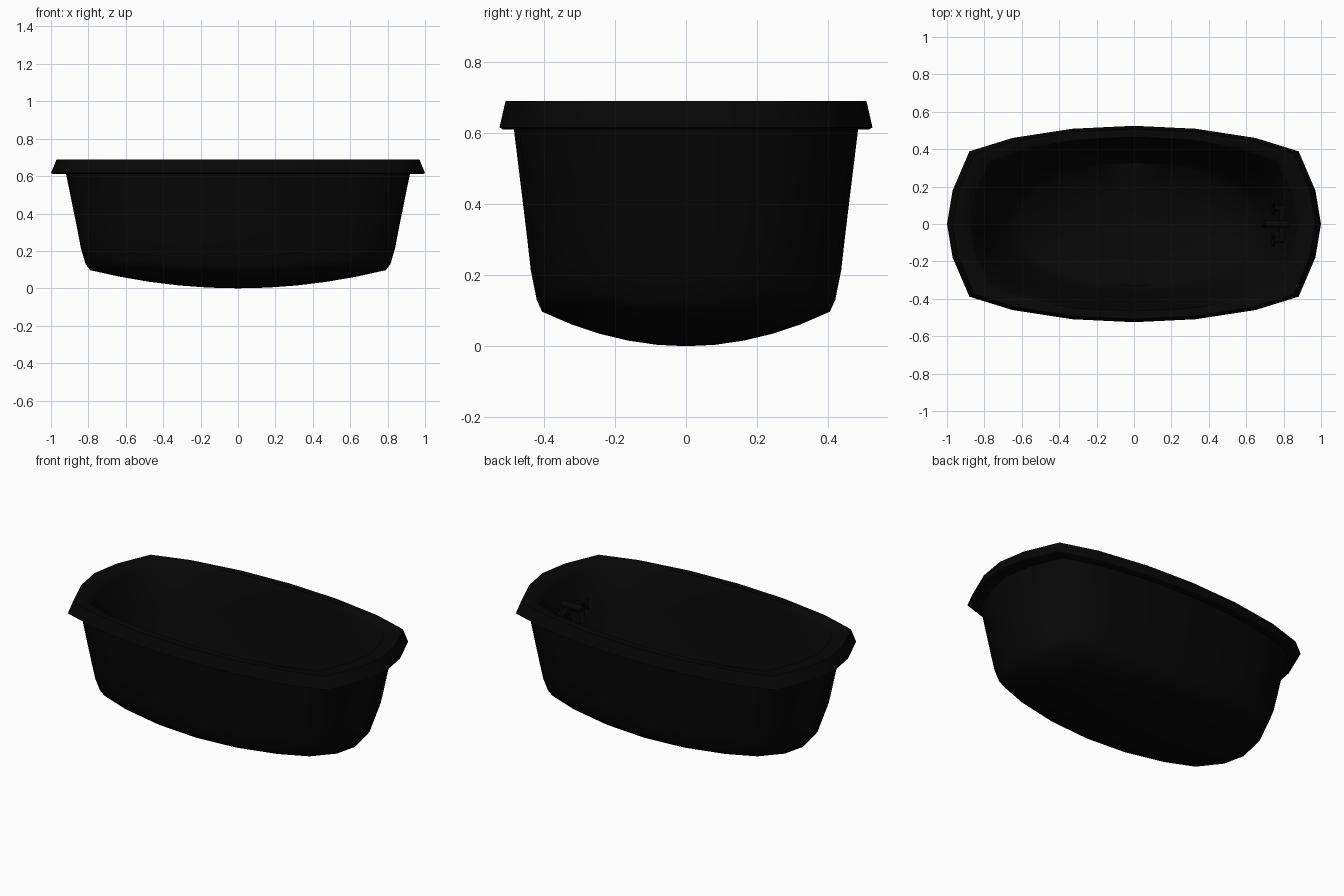
import bpy, bmesh, math
from mathutils import Vector

cube = bpy.data.objects.get("Cube")
if cube:
    bpy.data.objects.remove(cube, do_unlink=True)

black = bpy.data.materials.new("black enamel")
black.use_nodes = True
black.diffuse_color = (0.002, 0.002, 0.002, 1)
black.node_tree.nodes["Principled BSDF"].inputs["Base Color"].default_value = (0.002, 0.002, 0.002, 1)


def finish(obj, name, angle=40):
    obj.name = name
    obj.data.materials.append(black)
    bpy.ops.object.select_all(action="DESELECT")
    obj.select_set(True)
    bpy.context.view_layer.objects.active = obj
    bpy.ops.object.shade_smooth_by_angle(angle=math.radians(angle))
    return obj


def full_loop(quarter):
    """Mirror a quarter outline (from +x to +y) into a closed loop."""
    half = quarter + [(-x, y) for x, y in quarter[-2::-1]]
    return half + [(x, -y) for x, y in half[-2:0:-1]]


# Outline of the rim and the rounder outline of the floor
RIM = full_loop([(1, 0), (.97, .34), (.88, .74), (.65, .876), (.33, .97), (0, 1)])
OVAL = full_loop([(1, 0), (.95, .31), (.82, .59), (.59, .81), (.31, .95), (0, 1)])

# Wall section: half length, half width, height, roundness, lift at the corners
DOME = [(.79 * k, .405 * k, .097 * k * k, 0, .097 * k * k) for k in (.2, .4, .6, .8, 1)]
SECTION = DOME + [
    (.815, .42, .13, 0, .09), (.84, .437, .215, 0, .04), (.86, .449, .32, 0, 0),
    (.92, .485, .615, 0, 0), (.985, .515, .61, 0, 0), (1.0, .525, .616, 0, 0),
    (.97, .508, .69, 0, 0), (.885, .465, .69, 0, 0), (.87, .455, .665, .1, 0),
    (.80, .415, .46, .4, 0), (.70, .365, .2, .9, 0), (.63, .33, .11, 1, 0),
    (.32, .17, .085, 1, 0),
]

# Tub shell
bm = bmesh.new()
rings = []
for length, width, z, t, lift in SECTION:
    ring = []
    for a, b in zip(RIM, OVAL):
        point = Vector(a).lerp(Vector(b), t)
        rise = lift * (point.length_squared - 1)
        ring.append(bm.verts.new((length * point.x, width * point.y, z + rise)))
    rings.append(ring)
count = len(RIM)
for low, high in zip(rings, rings[1:]):
    for i in range(count):
        j = (i + 1) % count
        bm.faces.new((low[i], low[j], high[j], high[i]))
for ring, z in ((rings[0], 0), (rings[-1], .08)):
    middle = bm.verts.new((0, 0, z))
    for i in range(count):
        bm.faces.new((ring[i], ring[(i + 1) % count], middle))
bmesh.ops.recalc_face_normals(bm, faces=bm.faces)
mesh = bpy.data.meshes.new("tub_shell")
bm.to_mesh(mesh)
bm.free()
tub = bpy.data.objects.new("tub_shell", mesh)
bpy.context.collection.objects.link(tub)
finish(tub, "tub_shell", 58)


def rod(name, start, end, radius, sides=12):
    a, b = Vector(start), Vector(end)
    bpy.ops.mesh.primitive_cylinder_add(vertices=sides, radius=radius,
                                        depth=(b - a).length, location=(a + b) / 2)
    obj = bpy.context.object
    obj.rotation_euler = (b - a).to_track_quat("Z", "Y").to_euler()
    return finish(obj, name)


# Drain in the floor
rod("drain_flange", (0, 0, .07), (0, 0, .085), .06, 20)
rod("drain_plug", (0, 0, .075), (0, 0, .089), .035, 16)

# Tap on the inner end wall
rod("tap_spout", (.85, 0, .54), (.70, 0, .54), .02)
rod("tap_nozzle", (.715, 0, .55), (.695, 0, .46), .018)
rod("tap_bar", (.79, -.09, .52), (.79, .09, .52), .016)
for side, label in ((1, "left"), (-1, "right")):
    y = side * .085
    rod(label + "_handle_stem", (.84, y, .52), (.735, y, .52), .014)
    for k in range(2):
        turn = math.radians(45 + 90 * k)
        dy, dz = .045 * math.cos(turn), .045 * math.sin(turn)
        rod(label + "_handle_cross", (.745, y - dy, .52 - dz), (.745, y + dy, .52 + dz), .01, 8)
